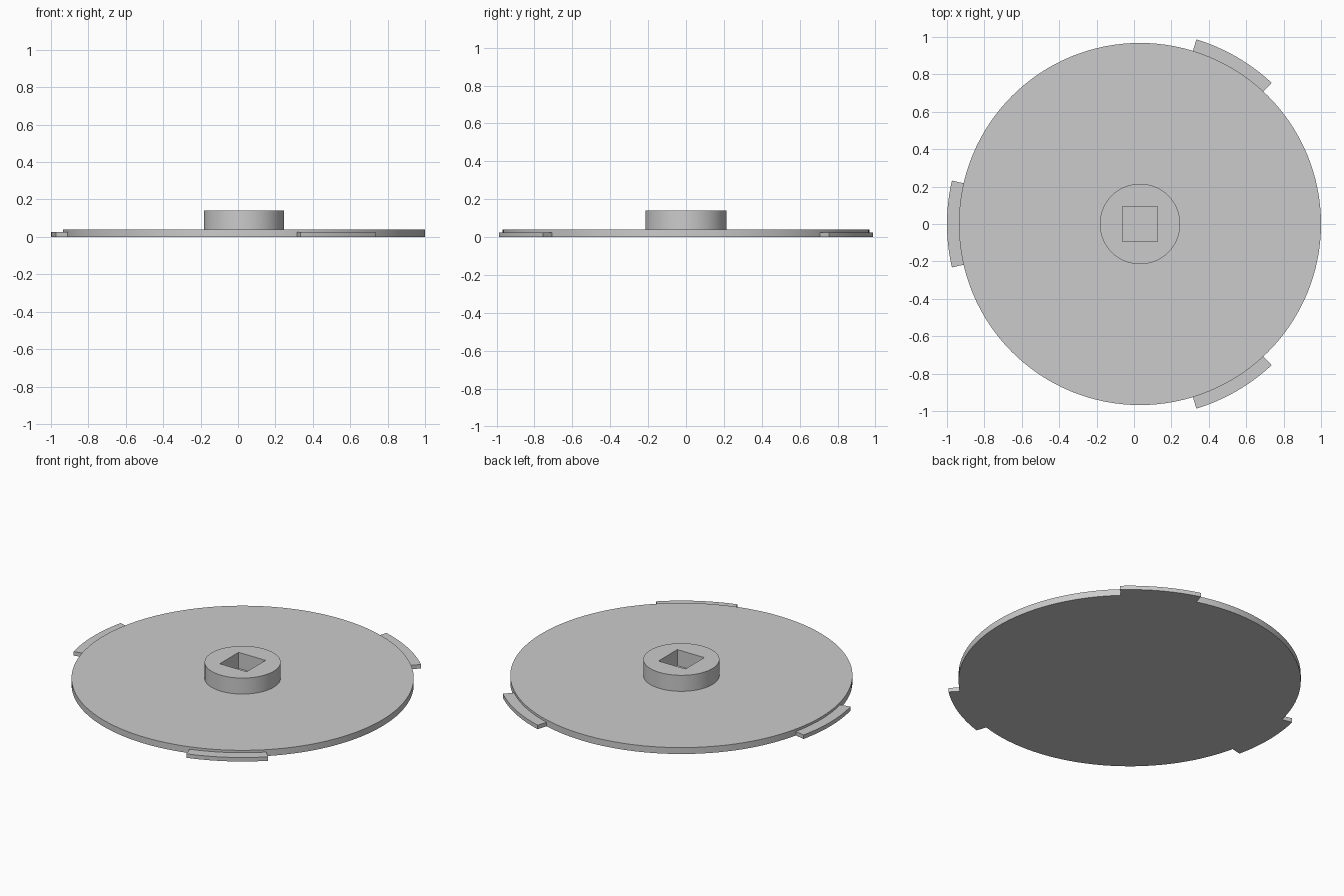
import bpy, bmesh
from math import cos, sin, radians, pi

cube = bpy.data.objects.get("Cube")
if cube:
    bpy.data.objects.remove(cube, do_unlink=True)

CENTER_X = 0.032
DISC_R, TAB_R, HUB_R = 0.968, 1.032, 0.215
HOLE = 0.093          # half the width of the square socket
TAB_HALF = 13         # half the sweep of a tab, in degrees

grey = bpy.data.materials.new("plain grey")
grey.use_nodes = True
grey.diffuse_color = (0.6, 0.6, 0.6, 1)
grey.node_tree.nodes["Principled BSDF"].inputs["Base Color"].default_value = (0.6, 0.6, 0.6, 1)


def circle(radius, count):
    return [(radius * cos(2 * pi * i / count), radius * sin(2 * pi * i / count))
            for i in range(count)]


def arc(radius, start, end, steps=16):
    angles = [radians(start + (end - start) * i / steps) for i in range(steps + 1)]
    return [(radius * cos(a), radius * sin(a)) for a in angles]


def prism(name, outlines, z0, z1):
    """Extrude a flat outline (later outlines are holes) from z0 to z1."""
    bm = bmesh.new()
    edges = []
    for points in outlines:
        verts = [bm.verts.new((x, y, z0)) for x, y in points]
        edges += [bm.edges.new((v, verts[i - 1])) for i, v in enumerate(verts)]
    if len(outlines) == 1:
        bm.faces.new(verts)
    else:
        bmesh.ops.triangle_fill(bm, edges=edges, use_beauty=True)
    top = bmesh.ops.extrude_face_region(bm, geom=bm.faces[:], use_keep_orig=True)
    moved = [v for v in top["geom"] if isinstance(v, bmesh.types.BMVert)]
    bmesh.ops.translate(bm, verts=moved, vec=(0, 0, z1 - z0))
    bmesh.ops.recalc_face_normals(bm, faces=bm.faces[:])
    mesh = bpy.data.meshes.new(name)
    bm.to_mesh(mesh)
    bm.free()
    mesh.materials.append(grey)
    obj = bpy.data.objects.new(name, mesh)
    obj.location.x = CENTER_X
    bpy.context.collection.objects.link(obj)
    bpy.ops.object.select_all(action="DESELECT")
    obj.select_set(True)
    bpy.context.view_layer.objects.active = obj
    bpy.ops.object.shade_smooth_by_angle(angle=radians(30))
    return obj


# Thin round plate
prism("disc", [circle(DISC_R, 128)], 0, 0.04)

# Raised hub with a square blind socket
square = [(-HOLE, -HOLE), (HOLE, -HOLE), (HOLE, HOLE), (-HOLE, HOLE)]
prism("hub", [circle(HUB_R, 64), square], 0.04, 0.14)

# Three thinner locking tabs around the rim
for name, mid in (("left_back_tab", 60), ("right_tab", 180), ("left_front_tab", 300)):
    low, high = mid - TAB_HALF, mid + TAB_HALF
    prism(name, [arc(TAB_R, low, high) + arc(DISC_R - 0.004, high, low)], 0, 0.025)
